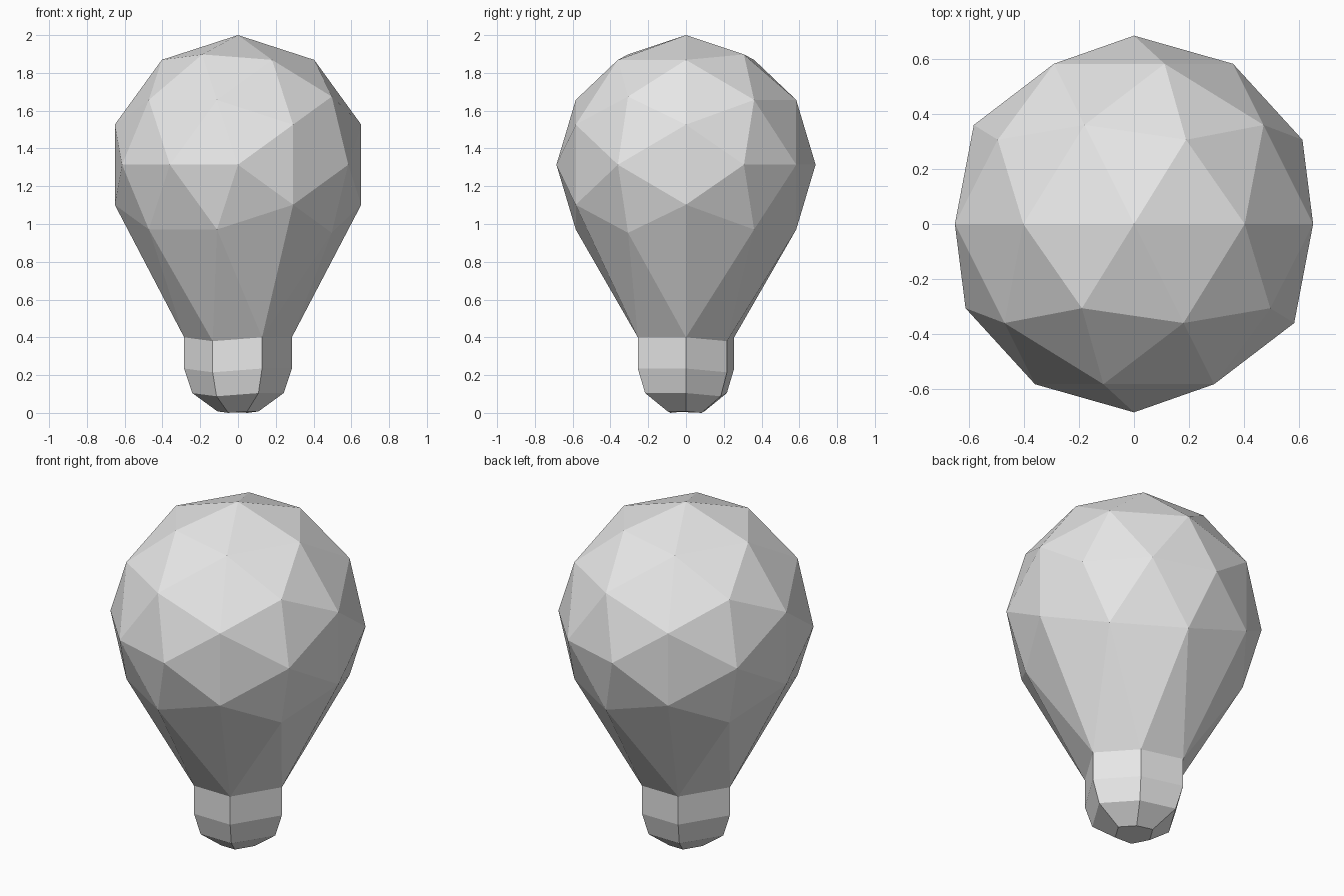
import bpy, bmesh, math
from mathutils import Vector, Matrix

cube = bpy.data.objects.get("Cube")
if cube:
    bpy.data.objects.remove(cube, do_unlink=True)

RADIUS, CENTRE = 0.686, 1.314
PHI = (1 + math.sqrt(5)) / 2

grey = bpy.data.materials.new("plain grey")
grey.use_nodes = True
colour = (0.8, 0.8, 0.8, 1)
grey.diffuse_color = colour
grey.node_tree.nodes["Principled BSDF"].inputs["Base Color"].default_value = colour


def finish(bm, name):
    bmesh.ops.recalc_face_normals(bm, faces=bm.faces)
    mesh = bpy.data.meshes.new(name)
    bm.to_mesh(mesh)
    bm.free()
    mesh.materials.append(grey)
    obj = bpy.data.objects.new(name, mesh)
    bpy.context.collection.objects.link(obj)
    return obj


# Glass bulb: icosahedron standing on an edge, each face split in four
corners = []
for a in (-1, 1):
    for b in (-PHI, PHI):
        corners += [Vector((a, 0, b)), Vector((b, a, 0)), Vector((0, b, a))]
mids = [(p + q) / 2 for i, p in enumerate(corners) for q in corners[:i]
        if (p - q).length < 2.1]
turn = Matrix.Rotation(math.atan(PHI), 3, 'Z')

bm = bmesh.new()
for p in corners + mids:
    bm.verts.new(turn @ p.normalized() * RADIUS)
bmesh.ops.convex_hull(bm, input=bm.verts)

# Open the bottom and pull its rim down into a narrow neck
bmesh.ops.delete(bm, geom=[min(bm.verts, key=lambda v: v.co.z)], context='VERTS')
rim = sorted((v for v in bm.verts if v.is_boundary),
             key=lambda v: math.atan2(v.co.y, v.co.x))
rim_top = max(v.co.z for v in rim)
hexagon = [Vector((v.co.x, v.co.y, v.co.z - rim_top)) for v in rim]


def ring(scale, height):
    return [p * scale + Vector((0, 0, height)) for p in hexagon]


NECK = 0.707
for v, p in zip(rim, ring(NECK, 0.40 - CENTRE)):
    v.co = p
bmesh.ops.translate(bm, verts=bm.verts, vec=(0, 0, CENTRE))
finish(bm, "glass_bulb")

# Screw base: stacked six-sided rings narrowing to a flat contact
bm = bmesh.new()
levels = [(NECK, 0.40), (NECK, 0.235), (0.6, 0.105), (0.27, 0.008)]
rings = [[bm.verts.new(p) for p in ring(*level)] for level in levels]
for upper, lower in zip(rings, rings[1:]):
    for i in range(6):
        j = (i + 1) % 6
        bm.faces.new((upper[i], lower[i], lower[j], upper[j]))
bm.faces.new(rings[-1])
base = finish(bm, "screw_base")

# An open shell needs its side faces pointing outwards
side = base.data.polygons[0]
if side.normal.x * side.center.x + side.normal.y * side.center.y < 0:
    base.data.flip_normals()
